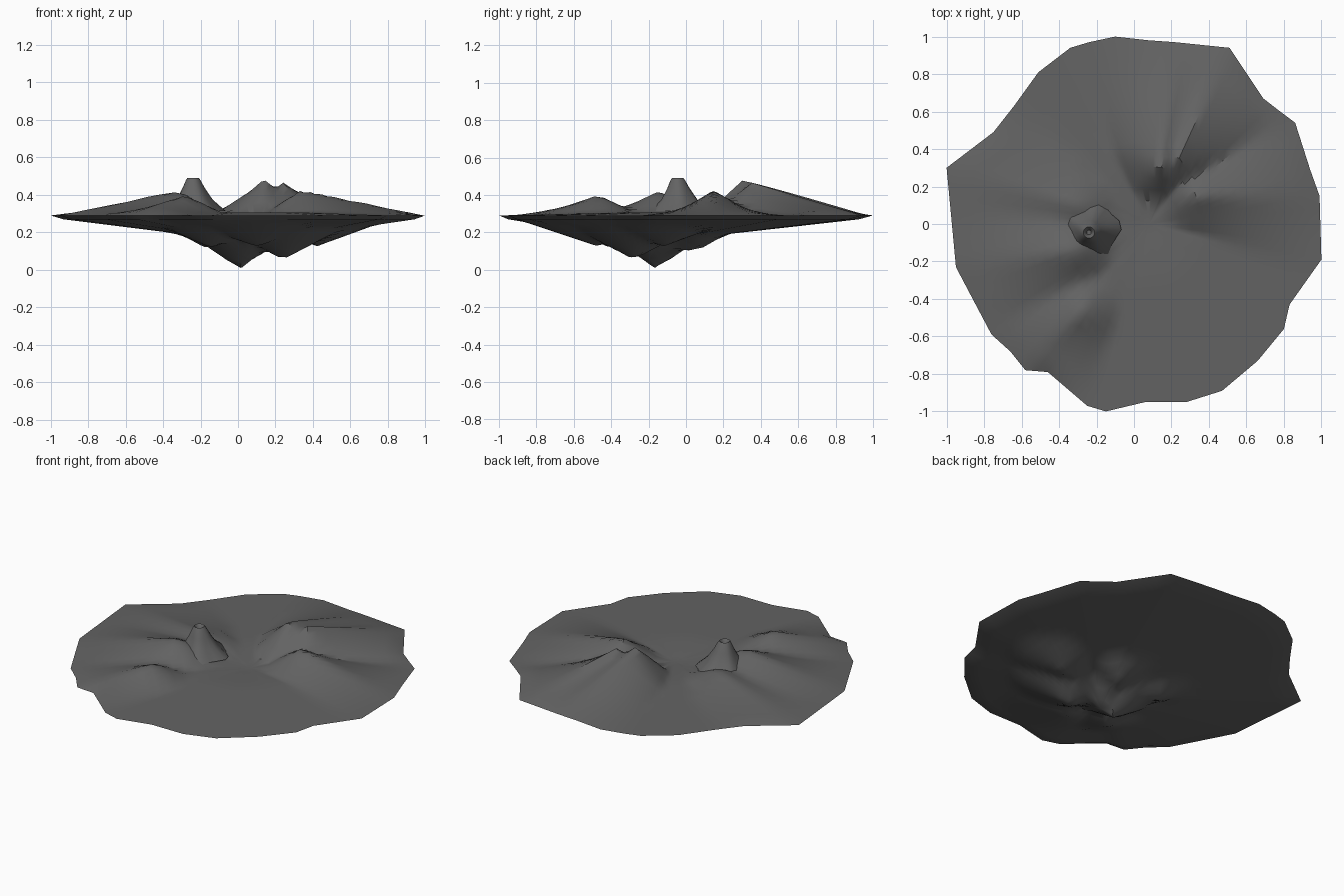
import bpy, bmesh, math
from mathutils import Vector

if "Cube" in bpy.data.objects:
    bpy.data.objects.remove(bpy.data.objects["Cube"])

RIM_Z = 0.29
# island outline, counter-clockwise seen from above
RIM = [(0.99, 0.15), (0.94, 0.29), (0.86, 0.54), (0.78, 0.60), (0.69, 0.67), (0.51, 0.94),
       (0.22, 0.97), (0.08, 0.98), (-0.10, 1.0), (-0.24, 0.97), (-0.34, 0.94), (-0.51, 0.81),
       (-0.64, 0.63), (-0.75, 0.49), (-1.0, 0.30), (-0.95, -0.23), (-0.85, -0.42), (-0.76, -0.59),
       (-0.66, -0.68), (-0.58, -0.78), (-0.46, -0.79), (-0.25, -0.97), (-0.15, -1.0), (0.06, -0.95),
       (0.28, -0.95), (0.47, -0.89), (0.66, -0.73), (0.80, -0.56), (0.83, -0.43), (1.0, -0.19)]
RIM = [Vector(p) for p in RIM]


def subdivided(points, longest):
    out = []
    for i, p in enumerate(points):
        q = points[(i + 1) % len(points)]
        n = math.ceil((q - p).length / longest)
        out += [p.lerp(q, k / n) for k in range(n)]
    return out


def material(name, v):
    m = bpy.data.materials.new(name)
    m.diffuse_color = (v, v, v, 1)
    m.use_nodes = True
    m.node_tree.nodes["Principled BSDF"].inputs["Base Color"].default_value = m.diffuse_color
    return m


def make_object(name, bm, mat):
    bmesh.ops.recalc_face_normals(bm, faces=bm.faces)
    me = bpy.data.meshes.new(name)
    bm.to_mesh(me)
    bm.free()
    me.materials.append(mat)
    ob = bpy.data.objects.new(name, me)
    bpy.context.collection.objects.link(ob)
    bpy.context.view_layer.objects.active = ob
    ob.select_set(True)
    bpy.ops.object.shade_smooth_by_angle(angle=math.radians(35))
    ob.select_set(False)
    return ob


def fan(name, centre, height, mat, up, rings=16):
    """Sheet spanning the rim; height(point, s) with s = 0 centre .. 1 rim."""
    bm = bmesh.new()
    c = Vector(centre)
    rim = subdivided(RIM, 0.08)
    n = len(rim)
    hub = bm.verts.new((*c, height(c, 0)))
    last = None
    for r in range(1, rings + 1):
        s = r / rings
        pts = [c.lerp(p, s) for p in rim]
        row = [bm.verts.new((*p, RIM_Z if r == rings else height(p, s))) for p in pts]
        for i in range(n):
            j = (i + 1) % n
            bm.faces.new((hub, row[i], row[j]) if last is None else (last[i], row[i], row[j], last[j]))
        last = row
    ob = make_object(name, bm, mat)
    if (ob.data.polygons[0].normal.z > 0) != up:
        ob.data.flip_normals()
    return ob


def ridge(p, peak, foot, h, width, near=0.2):
    """Tent-shaped ridge, highest at the peak, running out to the rim."""
    a, b = Vector(peak), Vector(foot)
    d = b - a
    t = (p - a).dot(d) / d.length_squared
    if t < 0:
        return h * max(0, 1 - (p - a).length / near)
    t = min(t, 1)
    w = width * (1 + t)
    return h * (1 - t) * max(0, 1 - (p - a - d * t).length / w)


RIDGES = [((0.14, 0.31), (0.22, 0.97), 0.18, 0.24), ((0.24, 0.35), (0.51, 0.94), 0.16, 0.22),
          ((0.34, 0.15), (0.99, 0.15), 0.12, 0.20), ((-0.32, -0.14), (-0.95, -0.23), 0.12, 0.24),
          ((-0.28, -0.47), (-0.60, -0.78), 0.10, 0.20), ((-0.30, 0.10), (-1.0, 0.30), 0.07, 0.24)]
SPIKES = [(0.01, -0.16, 0.285, 0.42), (0.24, -0.28, 0.235, 0.45), (-0.14, -0.40, 0.175, 0.4),
          (0.14, 0.04, 0.20, 0.35), (0.42, -0.12, 0.165, 0.45), (-0.15, 0.0, 0.185, 0.35),
          (0.1, -0.47, 0.165, 0.5), (-0.76, 0.04, 0.045, 0.2)]


def top_height(p, s):
    base = 0.025 * min(1, 3 * s) * (1 - s)
    return RIM_Z + base + max(ridge(p, *r) * (1 if s < 1 else 0) for r in RIDGES)


def hull_height(p, s):
    d = 0.135 * (1 - s) + 0.012
    for x, y, h, r in SPIKES:
        d = max(d, h * (1 - (p - Vector((x, y))).length / r))
    return RIM_Z - d


rock = material("dark grey rock", 0.125)
fan("island_top", (0.08, 0.0), top_height, rock, True)
fan("island_underside", (0.08, -0.2), hull_height, rock, False)

# lumpy cone with a small crater: (radius, z)
bm = bmesh.new()
prev = None
N = 20
for r, z in [(0.15, 0.315), (0.095, 0.375), (0.06, 0.435), (0.038, 0.48), (0.03, 0.49), (0.024, 0.485), (0.012, 0.455)]:
    k = max(0, (r - 0.03) / 0.12)
    row = []
    for i in range(N):
        a = 2 * math.pi * i / N
        rr = r * (1 + 0.1 * k * math.sin(5 * a + 1))
        row.append(bm.verts.new((-0.24 + 0.01 * k + rr * math.cos(a), -0.045 + 0.015 * k + rr * math.sin(a), z)))
    if prev:
        for i in range(N):
            j = (i + 1) % N
            bm.faces.new((prev[i], prev[j], row[j], row[i]))
    prev = row
bm.faces.new(prev)
make_object("crater_cone", bm, rock)
